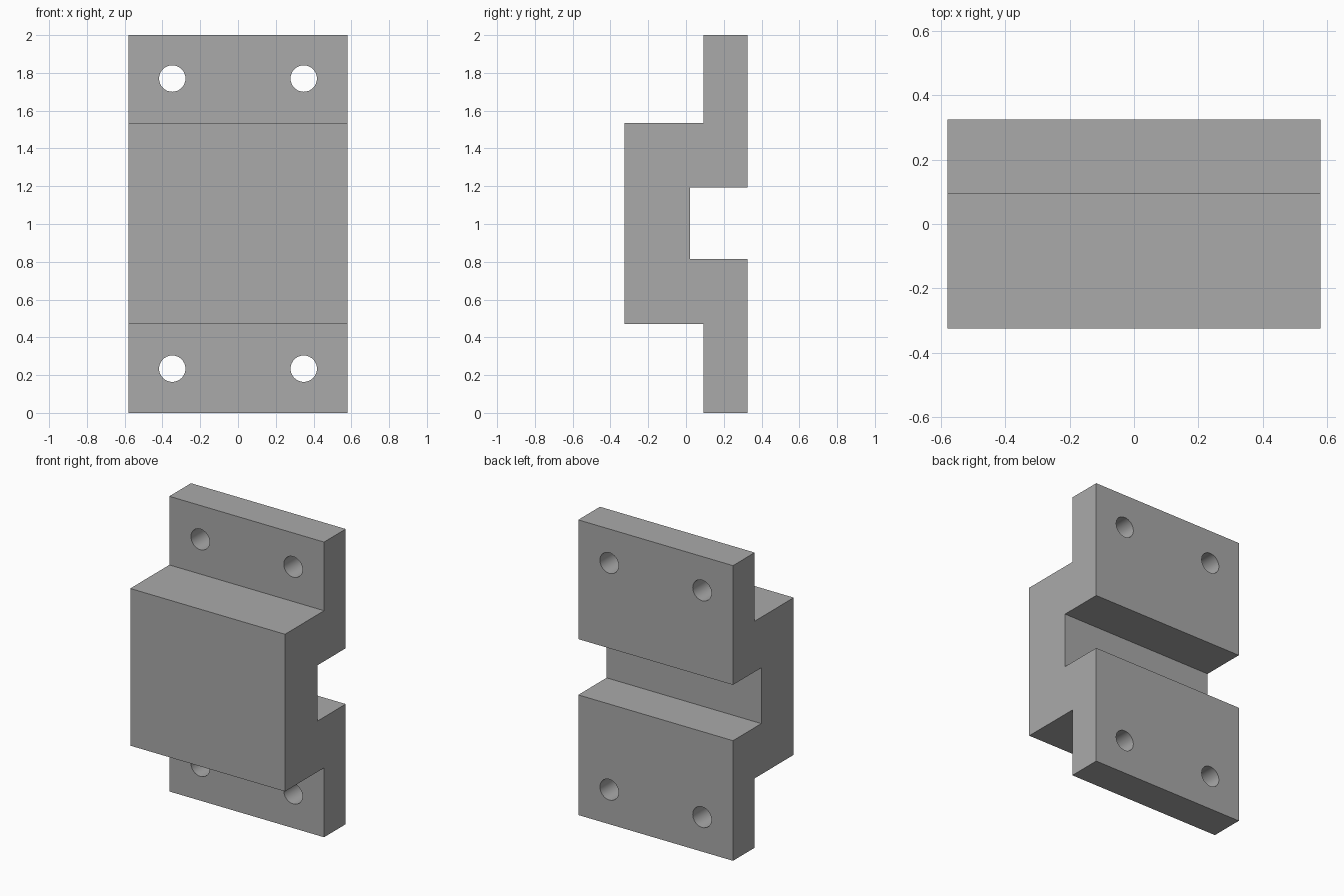
import bpy
import bmesh
import math
from mathutils import Matrix, Vector

cube = bpy.data.objects.get("Cube")
if cube:
    bpy.data.objects.remove(cube)

HALF_WIDTH = 0.58
FRONT, BACK = -0.325, 0.325
FLANGE_FRONT, SLOT_FLOOR = 0.093, 0.022

grey = bpy.data.materials.new("plain grey")
grey.use_nodes = True
colour = (0.4, 0.4, 0.4, 1)
grey.diffuse_color = colour
grey.node_tree.nodes["Principled BSDF"].inputs["Base Color"].default_value = colour


def add_object(name, bm):
    bmesh.ops.recalc_face_normals(bm, faces=bm.faces)
    mesh = bpy.data.meshes.new(name)
    bm.to_mesh(mesh)
    bm.free()
    mesh.materials.append(grey)
    obj = bpy.data.objects.new(name, mesh)
    bpy.context.collection.objects.link(obj)
    return obj


# Bracket body: side profile (y, z) extruded across the width
profile = [
    (BACK, 0), (BACK, 0.814), (SLOT_FLOOR, 0.814), (SLOT_FLOOR, 1.192),
    (BACK, 1.192), (BACK, 2), (FLANGE_FRONT, 2), (FLANGE_FRONT, 1.535),
    (FRONT, 1.535), (FRONT, 0.47), (FLANGE_FRONT, 0.47), (FLANGE_FRONT, 0),
]
bm = bmesh.new()
side = bm.faces.new([bm.verts.new((-HALF_WIDTH, y, z)) for y, z in profile])
ext = bmesh.ops.extrude_face_region(bm, geom=[side])
moved = [v for v in ext["geom"] if isinstance(v, bmesh.types.BMVert)]
bmesh.ops.translate(bm, verts=moved, vec=Vector((2 * HALF_WIDTH, 0, 0)))
bracket = add_object("clamp_bracket", bm)

# Four bolt holes through the flanges
bm = bmesh.new()
for x in (-0.348, 0.348):
    for z in (0.234, 1.77):
        place = Matrix.Translation((x, 0.21, z)) @ Matrix.Rotation(math.pi / 2, 4, "X")
        bmesh.ops.create_cone(bm, cap_ends=True, segments=32, radius1=0.07,
                              radius2=0.07, depth=0.4, matrix=place)
cutter = add_object("bolt_hole_cutter", bm)
cutter.hide_render = True
cutter.hide_viewport = True

holes = bracket.modifiers.new("bolt holes", "BOOLEAN")
holes.operation = "DIFFERENCE"
holes.solver = "EXACT"
holes.object = cutter

# Smooth hole walls, sharp outer edges
bpy.ops.object.select_all(action="DESELECT")
bracket.select_set(True)
bpy.context.view_layer.objects.active = bracket
bpy.ops.object.modifier_apply(modifier=holes.name)
bpy.ops.object.shade_smooth_by_angle(angle=math.radians(30))
bpy.data.objects.remove(cutter)
